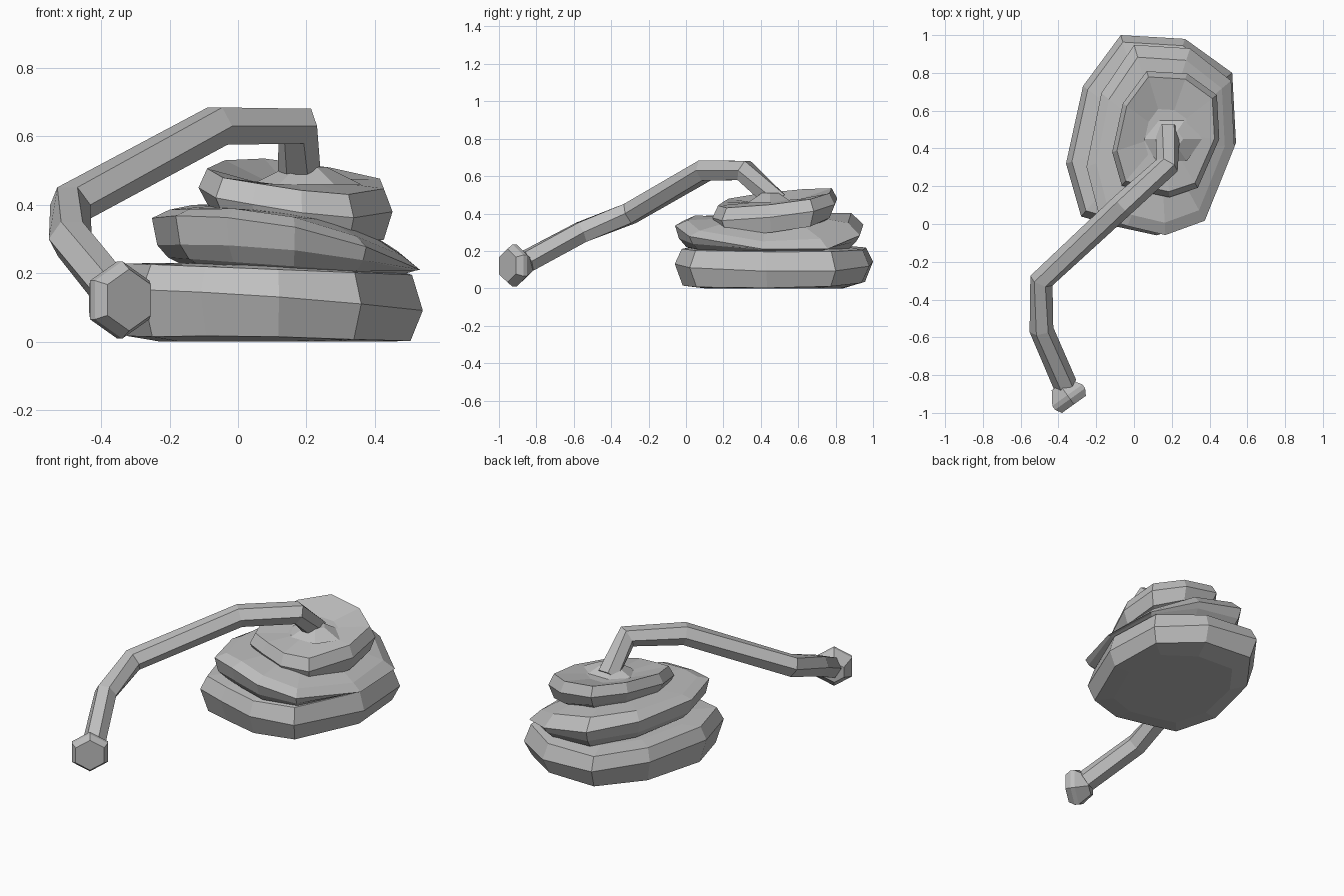
import bpy
import math
from mathutils import Vector

cube = bpy.data.objects.get("Cube")
if cube:
    bpy.data.objects.remove(cube)

grey = bpy.data.materials.new("plain grey")
grey.use_nodes = True
colour = (0.52, 0.52, 0.52, 1)
grey.diffuse_color = colour
grey.node_tree.nodes["Principled BSDF"].inputs["Base Color"].default_value = colour


def loft(name, rings):
    """Bridge equal rings of points and cap both ends."""
    n = len(rings[0])
    verts = [p for ring in rings for p in ring]
    faces = [tuple(reversed(range(n)))]
    for r in range(len(rings) - 1):
        for i in range(n):
            j = (i + 1) % n
            faces.append((r * n + i, r * n + j, (r + 1) * n + j, (r + 1) * n + i))
    faces.append(tuple(range(len(verts) - n, len(verts))))
    mesh = bpy.data.meshes.new(name)
    mesh.from_pydata(verts, [], faces)
    mesh.materials.append(grey)
    obj = bpy.data.objects.new(name, mesh)
    bpy.context.collection.objects.link(obj)


# Uneven ten-sided outline shared by every coil, counter-clockwise
OUTLINE = [(0.54, 0.43), (0.52, 0.80), (0.27, 0.98), (-0.07, 1.0), (-0.27, 0.73),
           (-0.36, 0.32), (-0.28, 0.04), (-0.11, -0.01), (0.12, -0.06), (0.36, 0.02)]
OUTLINE = [(x - 0.09, y - 0.47) for x, y in OUTLINE]


def coil(name, centre, size, levels):
    """Stack bent outlines; each level is scale, height, x slope, y slope, droop."""
    rings = []
    for scale, z, slope_x, slope_y, droop in levels:
        ring = []
        for x, y in OUTLINE:
            dx, dy = x * size[0] * scale, y * size[1] * scale
            ring.append((centre[0] + dx, centre[1] + dy,
                         max(0, z + slope_x * dx + slope_y * dy - droop * dx * dx)))
        rings.append(ring)
    loft(name, rings)


# Three coils of the heap, the middle one sinking to its left end
coil("lower_coil", (0.09, 0.47), (1, 1), [
    (0.7, 0, 0, 0, 0), (0.92, 0.025, -0.02, 0.02, 0.08), (1, 0.133, -0.07, 0, 0.05),
    (0.93, 0.212, -0.04, 0, 0), (0.7, 0.23, 0, 0, 0)])
coil("middle_coil", (0.14, 0.445), (0.87, 0.95), [
    (0.72, 0.2, -0.05, 0, 0), (0.88, 0.222, -0.07, 0, 0), (0.96, 0.27, -0.1, 0, 0.18),
    (1, 0.33, -0.19, -0.02, 0.3), (0.87, 0.378, -0.2, 0.02, 0.5),
    (0.5, 0.385, -0.14, 0.04, 0.3)])
coil("upper_coil", (0.168, 0.475), (0.63, 0.63), [
    (0.75, 0.33, -0.1, 0.1, 0), (0.91, 0.358, -0.22, 0.14, 0), (1, 0.423, -0.14, 0.13, 0),
    (0.91, 0.484, -0.13, 0.13, 0), (0.4, 0.468, 0, 0.07, 0)])


def polygon(centre, axis, radius, roll=0.0):
    """Six-sided ring around an axis; without roll one corner points up."""
    axis = Vector(axis).normalized()
    side = axis.cross(Vector((0, 0, 1))).normalized()
    up = side.cross(axis)
    return [Vector(centre) + radius * (up * math.cos(a) + side * math.sin(a))
            for a in (math.tau * i / 6 + roll for i in range(6))]


# Flared collar where the hose leaves the heap
collar = []
for radius, z in ((0.16, 0.46), (0.11, 0.485), (0.06, 0.51)):
    collar.append([(0.2 + radius * math.cos(math.tau * i / 6),
                    0.45 + radius * 0.85 * math.sin(math.tau * i / 6), z)
                   for i in range(6)])
loft("hose_collar", collar)

# Hose running out to the nozzle
path = [Vector(p) for p in [
    (0.18, 0.49, 0.46), (0.175, 0.31, 0.63), (-0.06, 0.1, 0.63),
    (-0.49, -0.3, 0.4), (-0.49, -0.56, 0.3), (-0.365, -0.85, 0.145)]]
hose = []
for i, point in enumerate(path):
    before = (point - path[i - 1]).normalized() if i else Vector()
    after = (path[i + 1] - point).normalized() if i + 1 < len(path) else Vector()
    hose.append(polygon(point, before + after, 0.064, math.pi / 6))
loft("hose", hose)

# Six-sided nozzle
aim = Vector((0.58, -0.81, 0))
tip = Vector((-0.318, -0.955, 0.122))
loft("nozzle", [polygon(tip - aim * back, aim, radius)
                for back, radius in ((0.13, 0.06), (0.06, 0.113), (0.035, 0.113), (0, 0.09))])
